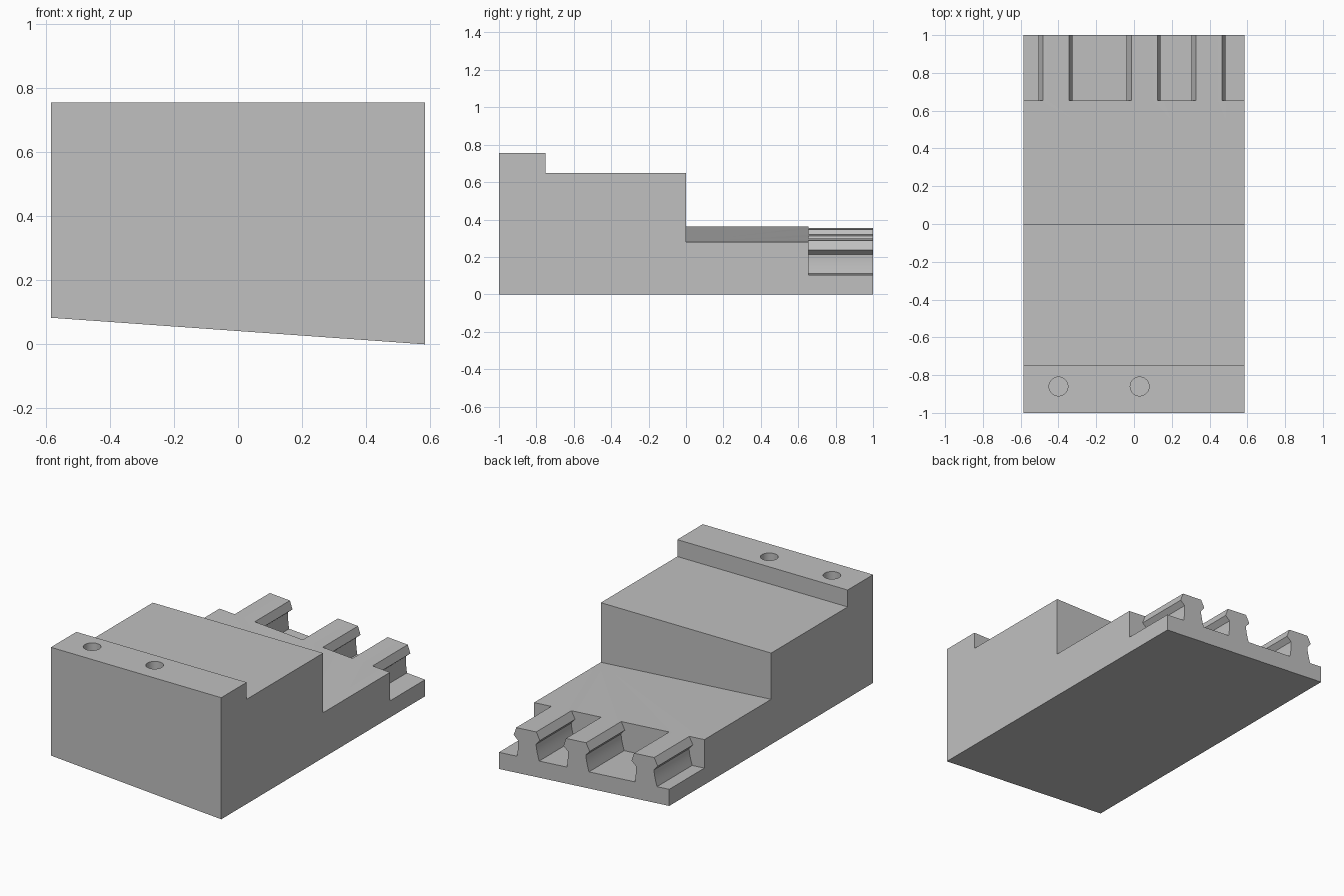
import bpy, bmesh, math

cube = bpy.data.objects.get("Cube")
if cube:
    bpy.data.objects.remove(cube, do_unlink=True)

HALF_W = 0.585      # half width of the block
TILT = 0.071        # sideways slope of underside, shelf and slot floors
SHELF = 0.28        # shelf height at the low side
FLOOR = 0.103       # slot floor height at the low side
RIDGE_H = SHELF - FLOOR


def rise(x):
    return TILT * (HALF_W - x)


def prism(bm, start, end):
    """Closed solid between two matching outlines."""
    a = [bm.verts.new(p) for p in start]
    b = [bm.verts.new(p) for p in end]
    bm.faces.new(a)
    bm.faces.new(b[::-1])
    for i in range(len(a)):
        j = (i + 1) % len(a)
        bm.faces.new((a[i], b[i], b[j], a[j]))


def make_object(name, bm):
    bmesh.ops.recalc_face_normals(bm, faces=bm.faces)
    mesh = bpy.data.meshes.new(name)
    bm.to_mesh(mesh)
    bm.free()
    obj = bpy.data.objects.new(name, mesh)
    bpy.context.collection.objects.link(obj)
    return obj


# Grey material
grey = bpy.data.materials.new("plain grey")
grey.use_nodes = True
colour = (0.53, 0.53, 0.53, 1)
grey.diffuse_color = colour
grey.node_tree.nodes["Principled BSDF"].inputs["Base Color"].default_value = colour

# Stepped body: side profile swept across the width, low levels follow the tilt
profile = [(-1, 0), (1, 0), (1, SHELF), (0, SHELF), (0, 0.65),
           (-0.75, 0.65), (-0.75, 0.755), (-1, 0.755)]


def side(x):
    return [(x, y, z + rise(x) if z <= SHELF else z) for y, z in profile]


bm = bmesh.new()
prism(bm, side(-HALF_W), side(HALF_W))
body = make_object("stepped_body", bm)
body.data.materials.append(grey)

# Flank of a ridge: base, concave neck, overhanging head, chamfer, clearance
flank = []
for i in range(9):
    t = i / 8
    flank.append((0.062 + 0.014 * (1 - math.sin(t * math.pi / 2)), 0.1 * t))
flank += [(0.09, 0.128), (0.069, RIDGE_H), (0.069, 0.26)]


def ridge_side(centre, sign):
    points = []
    for u, h in flank:
        x = centre + sign * u - TILT * (RIDGE_H - h)
        points.append((x, FLOOR + rise(x) + h))
    return points


def open_side(x):
    return [(x, FLOOR + rise(x)), (x, FLOOR + rise(x) + 0.26)]


# Slots between the ridges, open at the back
ridges = [-0.4125, 0.055, 0.397]
left_walls = [open_side(-0.8)] + [ridge_side(c, 1) for c in ridges]
right_walls = [ridge_side(c, -1) for c in ridges] + [open_side(0.8)]
bm = bmesh.new()
for left, right in zip(left_walls, right_walls):
    outline = left + right[::-1]
    prism(bm, [(x, 0.655, z) for x, z in outline], [(x, 1.1, z) for x, z in outline])

# Two blind holes in the front lip
for cx in (-0.40, 0.03):
    ring = [(cx + 0.05 * math.cos(a), -0.86 + 0.05 * math.sin(a))
            for a in (math.tau * i / 40 for i in range(40))]
    prism(bm, [(x, y, 0.5) for x, y in ring], [(x, y, 0.9) for x, y in ring])
cutter = make_object("slot_and_hole_cutter", bm)
cutter.hide_render = True

# Cut the body, then drop the cutter
cut = body.modifiers.new("cut", 'BOOLEAN')
cut.operation = 'DIFFERENCE'
cut.solver = 'EXACT'
cut.object = cutter
bpy.ops.object.select_all(action='DESELECT')
body.select_set(True)
bpy.context.view_layer.objects.active = body
bpy.ops.object.modifier_apply(modifier=cut.name)
bpy.data.objects.remove(cutter, do_unlink=True)
bpy.ops.object.shade_smooth_by_angle(angle=math.radians(20))
